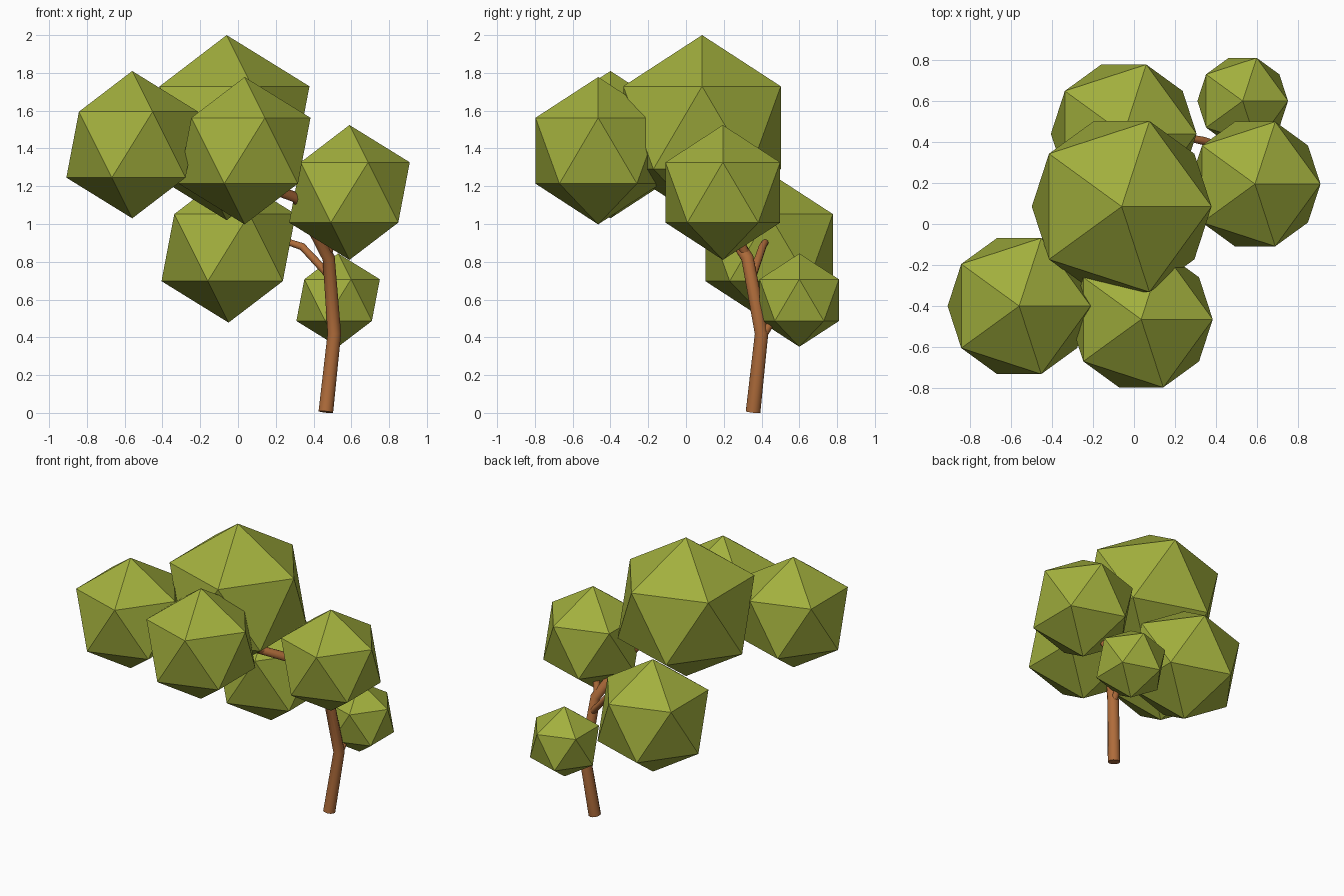
import bpy
import math

if "Cube" in bpy.data.objects:
    bpy.data.objects.remove(bpy.data.objects["Cube"])


def material(name, color):
    m = bpy.data.materials.new(name)
    m.diffuse_color = (*color, 1)
    m.use_nodes = True
    m.node_tree.nodes["Principled BSDF"].inputs["Base Color"].default_value = m.diffuse_color
    return m


LEAF = material("leaf green", (0.36, 0.43, 0.047))
BARK = material("bark brown", (0.43, 0.15, 0.043))


def foliage(name, center, radius):
    # faceted clump: plain 20-sided icosahedron
    bpy.ops.mesh.primitive_ico_sphere_add(subdivisions=1, radius=radius, location=center)
    ob = bpy.context.object
    ob.name = name
    ob.data.materials.append(LEAF)


def limb(name, points):
    # tapered round tube along x, y, z, radius points
    cu = bpy.data.curves.new(name, 'CURVE')
    cu.dimensions = '3D'
    cu.bevel_depth = 1.0
    cu.bevel_resolution = 4
    cu.use_fill_caps = True
    sp = cu.splines.new('POLY')
    sp.points.add(len(points) - 1)
    for p, (x, y, z, r) in zip(sp.points, points):
        p.co = (x, y, z, 1)
        p.radius = r
    ob = bpy.data.objects.new(name, cu)
    bpy.context.collection.objects.link(ob)
    bpy.ops.object.select_all(action='DESELECT')
    ob.select_set(True)
    bpy.context.view_layer.objects.active = ob
    bpy.ops.object.convert(target='MESH')
    ob = bpy.context.object
    ob.name = name
    ob.data.materials.clear()
    ob.data.materials.append(BARK)
    bpy.ops.object.shade_smooth_by_angle(angle=math.radians(40))


# leaf clumps
foliage("crown_top", (-0.06, 0.085, 1.51), 0.49)
foliage("crown_left", (-0.56, -0.40, 1.42), 0.39)
foliage("crown_front", (0.035, -0.465, 1.388), 0.39)
foliage("crown_right", (0.59, 0.195, 1.167), 0.357)
foliage("crown_back", (-0.05, 0.44, 0.875), 0.397)
foliage("crown_small", (0.53, 0.60, 0.597), 0.247)

# bent trunk leaning over into the left clump
limb("trunk", [(0.465, 0.355, 0.005, 0.040), (0.51, 0.40, 0.42, 0.037),
               (0.48, 0.325, 0.82, 0.034), (0.31, 0.12, 1.14, 0.030),
               (0.0, -0.09, 1.25, 0.026), (-0.27, -0.28, 1.36, 0.022),
               (-0.50, -0.38, 1.42, 0.018)])

# side branches, each ending inside its clump
limb("branch_back", [(0.49, 0.35, 0.72, 0.022), (0.34, 0.405, 0.88, 0.020),
                     (0.22, 0.43, 0.92, 0.016), (0.05, 0.44, 0.93, 0.014)])
limb("branch_small", [(0.51, 0.395, 0.39, 0.022), (0.52, 0.46, 0.49, 0.019),
                      (0.53, 0.58, 0.58, 0.014)])
limb("branch_right", [(0.47, 0.32, 0.83, 0.024), (0.53, 0.25, 1.0, 0.021),
                      (0.58, 0.20, 1.15, 0.016)])
limb("branch_top", [(0.18, 0.03, 1.19, 0.024), (0.05, 0.06, 1.35, 0.018),
                    (-0.05, 0.08, 1.48, 0.014)])
limb("branch_front", [(0.18, 0.03, 1.19, 0.022), (0.10, -0.20, 1.28, 0.018),
                      (0.04, -0.42, 1.37, 0.014)])
